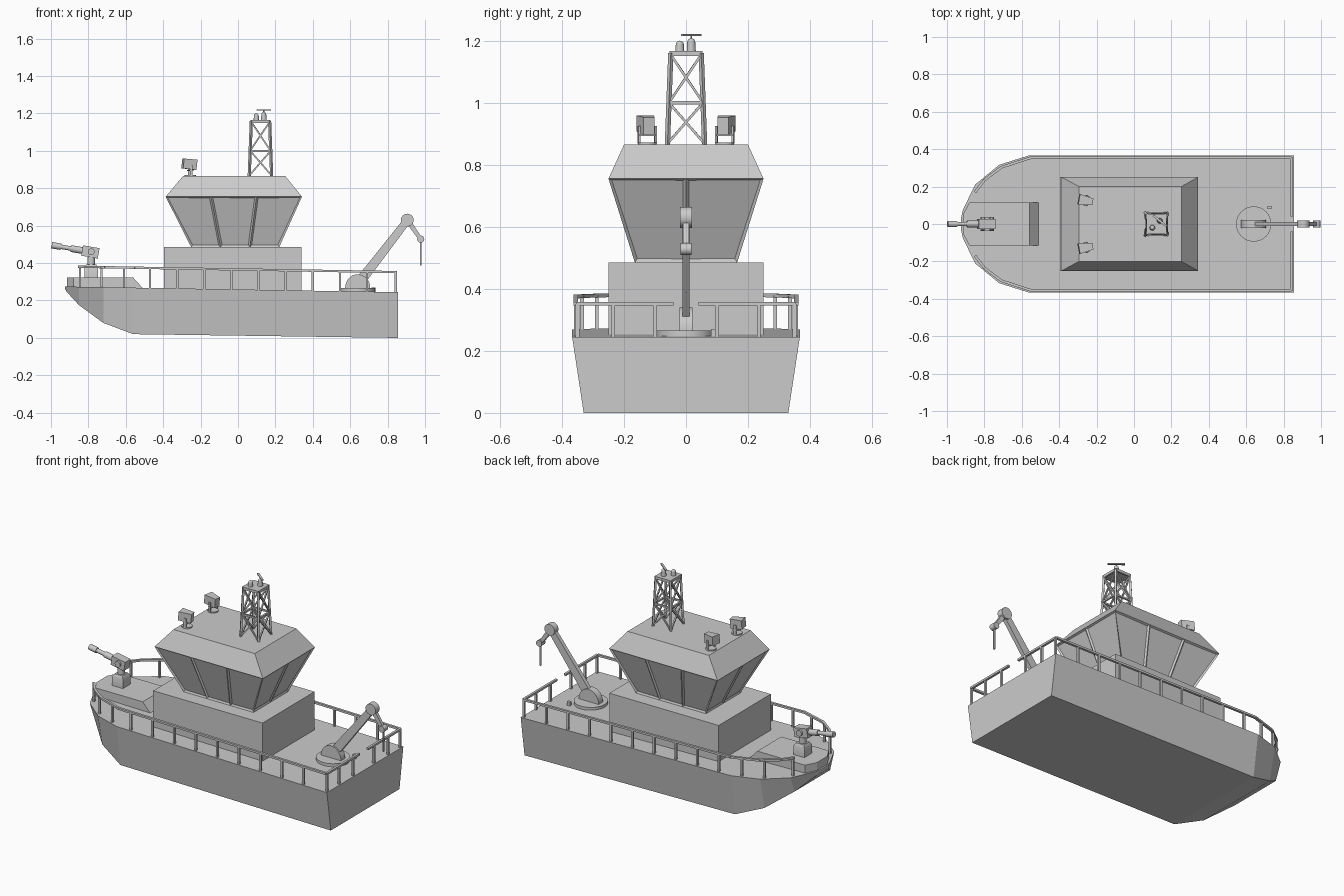
import bpy, bmesh, math
from mathutils import Vector, Matrix

if "Cube" in bpy.data.objects:
    bpy.data.objects.remove(bpy.data.objects["Cube"])


def finish(bm, name, smooth=False):
    bmesh.ops.recalc_face_normals(bm, faces=bm.faces)
    me = bpy.data.meshes.new(name)
    bm.to_mesh(me)
    bm.free()
    ob = bpy.data.objects.new(name, me)
    bpy.context.collection.objects.link(ob)
    if smooth:
        bpy.context.view_layer.objects.active = ob
        ob.select_set(True)
        bpy.ops.object.shade_smooth_by_angle(angle=math.radians(35))
        ob.select_set(False)
    return ob


def loft(bm, rings):
    vs = [[bm.verts.new(p) for p in r] for r in rings]
    n = len(vs[0])
    for a, b in zip(vs, vs[1:]):
        for i in range(n):
            bm.faces.new((a[i], a[(i + 1) % n], b[(i + 1) % n], b[i]))
    bm.faces.new(vs[0])
    bm.faces.new(vs[-1])


def box(bm, x0, x1, y0, y1, z0, z1):
    loft(bm, [[(x0, y0, z), (x1, y0, z), (x1, y1, z), (x0, y1, z)] for z in (z0, z1)])


def frame(p, q):
    d = (Vector(q) - Vector(p)).normalized()
    side = Vector((0, 0, 1)).cross(d)
    side = side.normalized() if side.length > 0.01 else Vector((0, 1, 0))
    return side, d.cross(side)


def beam(bm, p, q, a, b=None):
    # square bar; a, b = (side half width, up half width) at each end
    b = b or a
    s, u = frame(p, q)
    loft(bm, [[Vector(c) + s * w[0] * i + u * w[1] * j for i, j in ((-1, -1), (1, -1), (1, 1), (-1, 1))]
              for c, w in ((p, a), (q, b))])


def rod(bm, p, q, r, r2=None, n=20):
    s, u = frame(p, q)
    loft(bm, [[Vector(c) + s * k * math.cos(2 * math.pi * i / n) + u * k * math.sin(2 * math.pi * i / n)
               for i in range(n)] for c, k in ((p, r), (q, r if r2 is None else r2))])


def deck_z(x):
    return 0.259 - 0.0168 * x


# hull: x, keel height, deck half width, keel half width
bm = bmesh.new()
stations = [(0.855, 0, .367, .33), (-.56, .02, .367, .33), (-.72, .08, .317, .275),
            (-.85, .175, .21, .17), (-.915, .245, .075, .06)]
loft(bm, [[(x, -b, z), (x, b, z), (x, t, deck_z(x)), (x, -t, deck_z(x))] for x, z, t, b in stations]
     + [[(-.925, -.03, .262), (-.925, .03, .262), (-.925, .03, deck_z(-.925)), (-.925, -.03, deck_z(-.925))]])
finish(bm, "hull")

# raised foredeck with ramp
bm = bmesh.new()
top = [(-.915, -.05), (-.88, -.115), (-.56, -.115), (-.56, .115), (-.88, .115), (-.915, .05)]
loft(bm, [[(-.505 if x == -.56 else x, y, .262) for x, y in top], [(x, y, .322) for x, y in top]])
finish(bm, "foredeck")

# lower cabin
bm = bmesh.new()
box(bm, -.395, .34, -.25, .25, .24, .485)
finish(bm, "cabin")

# bridge with recessed windows
bm = bmesh.new()
low = [Vector(p) for p in ((-.25, -.165, .485), (.22, -.165, .485), (.22, .165, .485), (-.25, .165, .485))]
high = [Vector(p) for p in ((-.387, -.25, .755), (.342, -.25, .755), (.342, .25, .755), (-.387, .25, .755))]
panes = []
for i, n in enumerate((3, 2, 3, 2)):
    j = (i + 1) % 4
    for k in range(n):
        c = [low[i].lerp(low[j], k / n), low[i].lerp(low[j], (k + 1) / n),
             high[i].lerp(high[j], (k + 1) / n), high[i].lerp(high[j], k / n)]
        panes.append(bm.faces.new([bm.verts.new(p) for p in c]))
bmesh.ops.remove_doubles(bm, verts=bm.verts, dist=1e-5)
bm.normal_update()
bmesh.ops.inset_individual(bm, faces=[f for f in panes if f.is_valid], thickness=.013, depth=-.008)
finish(bm, "bridge_windows")

# roof
bm = bmesh.new()
loft(bm, [high, [(-.294, -.2, .865), (.253, -.2, .865), (.253, .2, .865), (-.294, .2, .865)]])
finish(bm, "bridge_roof")

# railings, mirrored across the centreline
bm = bmesh.new()
H = .107
path = [(.843, .04), (.843, .355), (-.55, .355), (-.71, .303), (-.8, .235), (-.85, .17)]
posts = [(.843, .1), (.843, .235), (.843, .35)] + [(.69 - .145 * k, .355) for k in range(9)]
posts += [(-.61, .335), (-.73, .288), (-.845, .177)]
for s in (1, -1):
    for (x, y), (x2, y2) in zip(path, path[1:]):
        beam(bm, (x, s * y, deck_z(x) + H), (x2, s * y2, deck_z(x2) + H), (.007, .006))
    for x, y in posts:
        beam(bm, (x, s * y, deck_z(x) - .01), (x, s * y, deck_z(x) + H), (.006, .006))
finish(bm, "railings")

# deck gun
bm = bmesh.new()
loft(bm, [[(-.785 + i * w, j * w, z) for i, j in ((-1, -1), (1, -1), (1, 1), (-1, 1))]
          for z, w in ((.32, .037), (.375, .037), (.392, .027))])
rod(bm, (-.785, 0, .39), (-.785, 0, .44), .02)


def gun(t):
    return (-.745 - t * .985, 0, .452 + t * .172)


beam(bm, gun(0), gun(.09), (.027, .028))
rod(bm, (-.785, -.038, .46), (-.785, .038, .46), .018)
rod(bm, gun(.09), gun(.15), .018)
rod(bm, gun(.15), gun(.205), .012)
rod(bm, gun(.205), gun(.255), .017)
finish(bm, "deck_gun", True)

# crane
bm = bmesh.new()
rod(bm, (.64, 0, .235), (.64, 0, .266), .094, n=32)
box(bm, .715, .735, .08, .095, .245, .27)
finish(bm, "crane_turntable", True)
bm = bmesh.new()
arc = [(.64 + .067 * math.cos(math.pi * i / 16), .268 + .072 * math.sin(math.pi * i / 16)) for i in range(17)]
loft(bm, [[(x, y, z) for x, z in [(.707, .255)] + arc + [(.573, .255)]] for y in (-.021, .021)])
finish(bm, "crane_pivot", True)
bm = bmesh.new()
beam(bm, (.655, 0, .305), (.905, 0, .628), (.012, .027), (.012, .02))
rod(bm, (.905, -.019, .63), (.905, .019, .63), .034, n=24)
beam(bm, (.905, 0, .63), (.975, 0, .53), (.01, .014), (.01, .01))
rod(bm, (.977, -.018, .528), (.977, .018, .528), .019)
beam(bm, (.978, 0, .53), (.978, 0, .387), (.004, .004))
finish(bm, "crane_boom", True)

# lattice mast
bm = bmesh.new()


def leg(k, z):
    w = .06 - .011 * (z - .865) / .295
    i, j = ((-1, -1), (1, -1), (1, 1), (-1, 1))[k % 4]
    return (.12 + i * w, j * w, z)


for k in range(4):
    beam(bm, leg(k, .86), leg(k, 1.16), (.006, .006))
    for z in (1.0, 1.155):
        beam(bm, leg(k, z), leg(k + 1, z), (.005, .005))
    for a, b in ((.868, 1.0), (1.0, 1.155)):
        beam(bm, leg(k, a), leg(k + 1, b), (.004, .004))
        beam(bm, leg(k + 1, a), leg(k, b), (.004, .004))
box(bm, .066, .174, -.054, .054, 1.156, 1.166)
finish(bm, "mast")

# mast sensors and radar bar
bm = bmesh.new()
for x, y, z in ((.098, -.02, 1.187), (.138, .017, 1.195)):
    rod(bm, (x, y, 1.16), (x, y, z), .015, .013)
    bmesh.ops.create_uvsphere(bm, u_segments=20, v_segments=10, radius=.013,
                              matrix=Matrix.Translation((x, y, z)))
rod(bm, (.138, .017, 1.2), (.138, .017, 1.218), .003, n=8)
beam(bm, (.102, .046, 1.218), (.174, -.012, 1.218), (.006, .003))
finish(bm, "mast_sensors", True)

# searchlights on yokes
for s, label in ((-1, "right"), (1, "left")):
    bm = bmesh.new()
    rod(bm, (-.255, 0, .862), (-.255, 0, .872), .03)
    for y in (-.027, .027):
        beam(bm, (-.255, y, .868), (-.255, y, .925), (.003, .007))
    box(bm, -.268, -.242, -.027, .027, .892, .899)
    beam(bm, (-.296, 0, .933), (-.222, 0, .925), (.028, .026), (.018, .028))
    turn = Matrix.Rotation(-s * .18, 4, 'Z')
    off = Matrix.Translation((-.255, 0, 0))
    bm.transform(Matrix.Translation((0, s * .125, 0)) @ off @ turn @ off.inverted())
    finish(bm, "searchlight_" + label)
